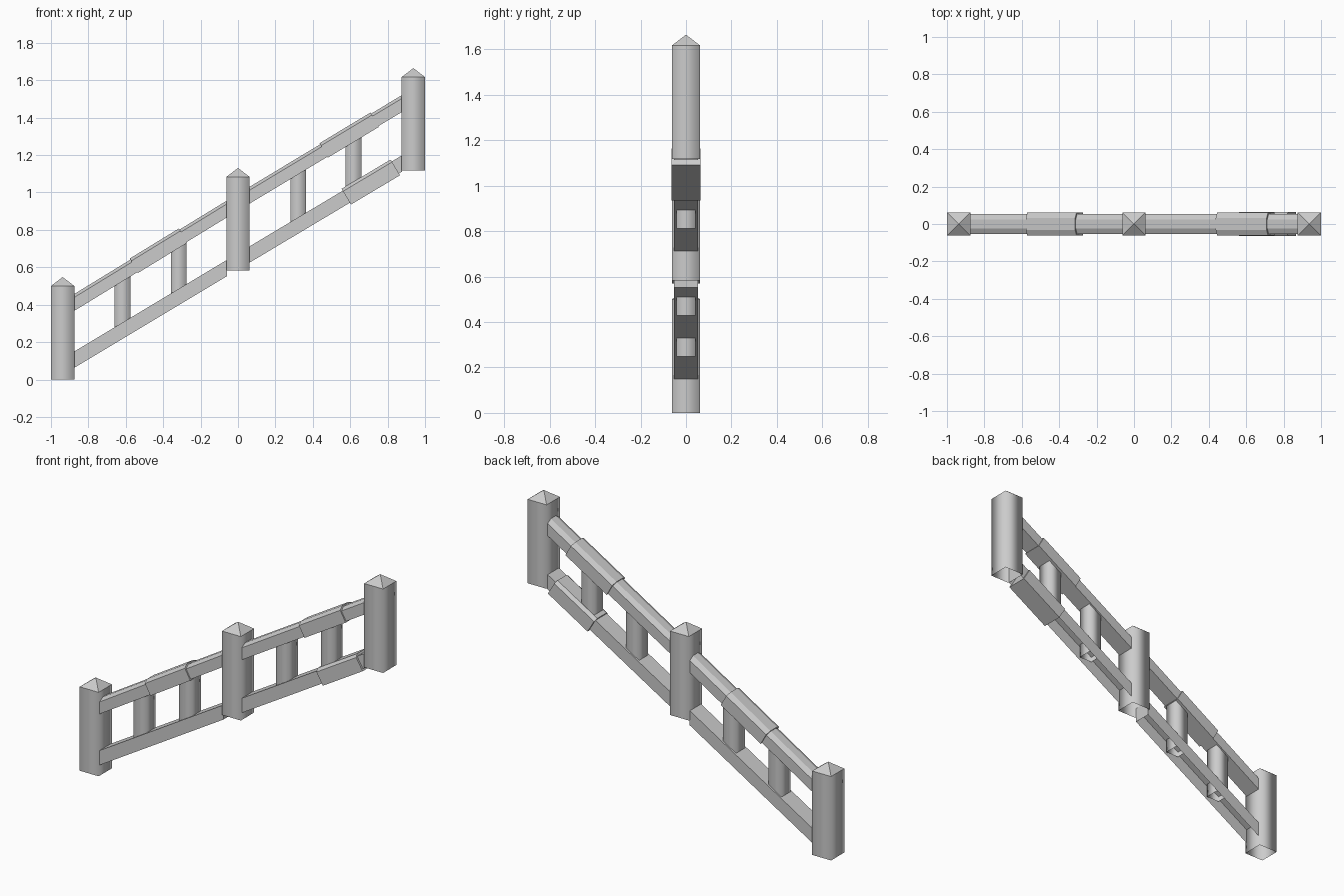
import bpy

if "Cube" in bpy.data.objects:
    bpy.data.objects.remove(bpy.data.objects["Cube"])

def make(name, verts, faces, smooth=()):
    me = bpy.data.meshes.new(name)
    me.from_pydata(verts, [], faces)
    me.update()
    for i in smooth:
        me.polygons[i].use_smooth = True
    ob = bpy.data.objects.new(name, me)
    bpy.context.collection.objects.link(ob)
    return ob

def square(x, h, z):
    return [(x - h, -h, z), (x + h, -h, z), (x + h, h, z), (x - h, h, z)]

SIDES = [(i, (i + 1) % 4, (i + 1) % 4 + 4, i + 4) for i in range(4)]

# square posts, open below, with pyramid caps
def post(name, x, z):
    v = square(x, 0.0625, z) + square(x, 0.0625, z + 0.5) + [(x, 0, z + 0.548)]
    caps = [(4 + i, 4 + (i + 1) % 4, 8) for i in range(4)]
    make(name, v, SIDES + caps, range(4))

# sloping bar: profile of (y, height) points swept along x; lean tilts the ends
def bar(name, x0, x1, line, profile, lean=0.0, open_bottom=False):
    n = len(profile)
    v = []
    for x in (x0, x1):
        for y, h in profile:
            px = x - lean * h
            v.append((px, y, line(px) + h))
    f = [(i, i + n, (i + 1) % n + n, (i + 1) % n) for i in range(n)]
    if open_bottom:
        f = f[:-1]          # last side joins the two lower corners
    f += [tuple(range(n)), tuple(reversed(range(n, 2 * n)))]
    make(name, v, f)

def chamfered(w, top, bottom, cy, cz):
    return [(w, bottom), (w, top - cz), (w - cy, top),
            (cy - w, top), (-w, top - cz), (-w, bottom)]

# rail top lines, one slope for each half
def upper(x):
    return 0.993 + (0.612 if x < 0 else 0.602) * x

def lower(x):
    return 0.675 + (0.6 if x < 0 else 0.597) * x

for name, x, z in (("post_low", -0.9375, 0), ("post_middle", 0, 0.583),
                   ("post_high", 0.9375, 1.117)):
    post(name, x, z)

top_profile = chamfered(0.053, 0, -0.09, 0.03, 0.018)
low_profile = [(0.053, -0.087), (0.053, 0), (-0.053, 0), (-0.053, -0.087)]
for side, a, b in (("low", -0.878, -0.06), ("high", 0.06, 0.878)):
    bar("upper_rail_" + side, a, b, upper, top_profile)
    bar("lower_rail_" + side, a, b, lower, low_profile, open_bottom=True)

# wider reinforcing sleeves on the rails
sleeve = chamfered(0.061, 0.008, -0.096, 0.03, 0.018)
bar("upper_sleeve_low", -0.575, -0.312, upper, sleeve, 0.42)
bar("upper_sleeve_high", 0.44, 0.712, upper, sleeve, 0.42)
bar("lower_sleeve_high", 0.56, 0.822, lower,
    chamfered(0.064, 0.014, -0.1, 0.02, 0.018), 0.44)

# short uprights between the rails, open at both ends
for i, x in enumerate((-0.617, -0.317, 0.322, 0.618)):
    v = square(x, 0.0425, lower(x) - 0.056) + square(x, 0.0425, upper(x) - 0.055)
    make("upright_%d" % (i + 1), v, SIDES, range(4))
